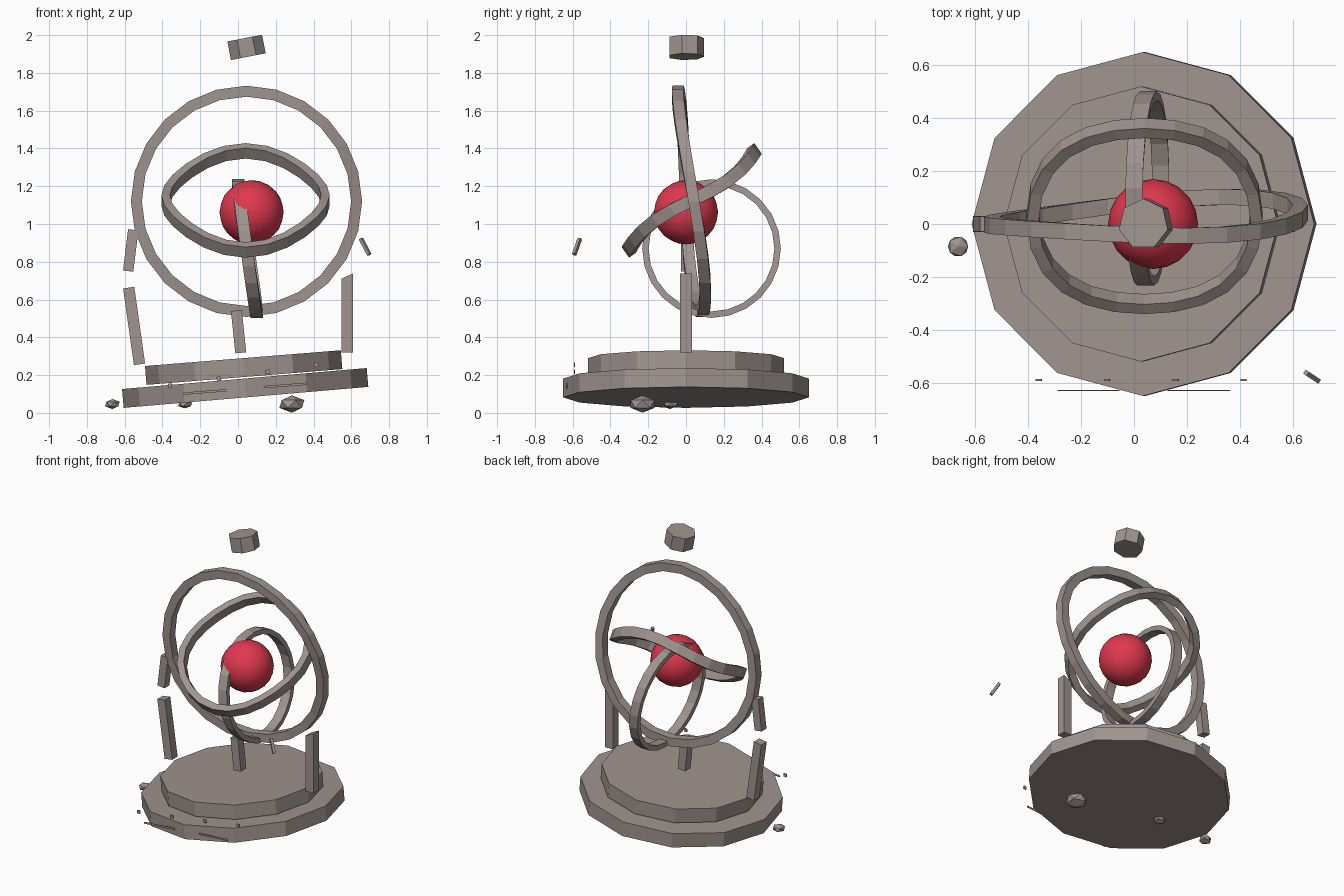
import bpy, bmesh, math
from mathutils import Matrix, Vector

if "Cube" in bpy.data.objects:
    bpy.data.objects.remove(bpy.data.objects["Cube"])


def material(name, rgb):
    m = bpy.data.materials.new(name)
    m.diffuse_color = (*rgb, 1)
    m.use_nodes = True
    m.node_tree.nodes["Principled BSDF"].inputs["Base Color"].default_value = m.diffuse_color
    return m


STONE = material("warm_grey_stone", (0.35, 0.295, 0.275))
RED = material("red_orb", (0.74, 0.04, 0.075))


def finish(name, bm, mat, loc=(0, 0, 0), rot=(0, 0, 0)):
    bmesh.ops.recalc_face_normals(bm, faces=bm.faces)
    me = bpy.data.meshes.new(name)
    bm.to_mesh(me)
    bm.free()
    ob = bpy.data.objects.new(name, me)
    ob.location = loc
    ob.rotation_euler = [math.radians(a) for a in rot]
    me.materials.append(mat)
    bpy.context.collection.objects.link(ob)
    return ob


def prism(name, sides, radius, height, loc, rot):
    bm = bmesh.new()
    bmesh.ops.create_cone(bm, cap_ends=True, segments=sides,
                          radius1=radius, radius2=radius, depth=height)
    finish(name, bm, STONE, loc, rot)


def box(name, size, loc, rot=(0, 0, 0), top_slope=0):
    bm = bmesh.new()
    bmesh.ops.create_cube(bm, size=1)
    bmesh.ops.scale(bm, vec=size, verts=bm.verts)
    for v in bm.verts:
        if v.co.z > 0:
            v.co.z += v.co.x * top_slope
    finish(name, bm, STONE, loc, rot)


def ball(name, radius, detail, mat, loc, squash=1.0):
    bm = bmesh.new()
    bmesh.ops.create_icosphere(bm, subdivisions=detail, radius=radius)
    bmesh.ops.scale(bm, vec=(1, 1, squash), verts=bm.verts)
    return finish(name, bm, mat, loc)


def ring(name, center, u, v, n, radius, width, depth, bend, count=24):
    """Rectangular band in the u-v plane, bent along n by bend(angle)."""
    u, v, n = Vector(u), Vector(v), Vector(n)
    bm = bmesh.new()
    loops = []
    for i in range(count):
        a = math.tau * i / count
        out = u * math.cos(a) + v * math.sin(a)
        loops.append([bm.verts.new(out * (radius + r * width / 2)
                                   + n * (bend(a) + d * depth / 2))
                      for r, d in ((-1, -1), (1, -1), (1, 1), (-1, 1))])
    for i in range(count):
        p, q = loops[i], loops[(i + 1) % count]
        for k in range(4):
            j = (k + 1) % 4
            bm.faces.new((p[k], p[j], q[j], q[k]))
    finish(name, bm, STONE, center)


sin, cos = math.sin, math.cos

# Tilted two-step base
prism("base_lower", 12, 0.65, 0.10, (0.038, 0, 0.132), (0, -4.9, 0))
prism("base_upper", 12, 0.52, 0.10, (0.03, 0, 0.240), (0, -4.6, 0))

# Bent armillary rings
ring("outer_ring", (0.045, 0, 1.12), (1, 0, 0), (0, 0, 1), (0, 1, 0),
     0.583, 0.058, 0.06,
     lambda a: 0.02 - 0.0625 * sin(a) + 0.022 * cos(a) - 0.02 * sin(2 * a))
t = math.radians(35)
ring("middle_ring", (0.04, 0.03, 1.125), (1, 0, 0), (0, cos(t), sin(t)),
     (0, -sin(t), cos(t)), 0.423, 0.045, 0.068,
     lambda a: -0.024 * sin(3 * a))
ring("inner_ring", (0, 0.135, 0.87), (0, 1, 0), (0, 0, 1), (1, 0, 0),
     0.35, 0.034, 0.065, lambda a: 0.05 - 0.05 * sin(a) + 0.005 * cos(a))

# Central orb
orb = ball("orb", 0.17, 3, RED, (0.072, 0, 1.062))
for p in orb.data.polygons:
    p.use_smooth = True

# Broken support posts
box("post_left", (0.06, 0.06, 0.41), (-0.55, 0, 0.46), (0, -8, 0))
box("post_left_fragment", (0.055, 0.055, 0.22), (-0.568, 0, 0.86), (0, 7, 0))
box("post_middle", (0.058, 0.06, 0.225), (0.003, 0, 0.43), (0, -6, 0))
box("post_right", (0.06, 0.062, 0.405), (0.579, 0, 0.522), (0, 0, 0), 0.45)

# Floating finial
prism("finial", 7, 0.096, 0.10, (0.045, 0, 1.935), (0, -11, 0))

# Rubble
ball("rubble_large", 0.074, 1, STONE, (0.285, -0.23, 0.047), 0.62)
ball("rubble_outer", 0.043, 1, STONE, (-0.665, -0.085, 0.047), 0.62)
ball("rubble_small", 0.042, 1, STONE, (-0.28, -0.08, 0.045), 0.5)

# Flying splinter
d = Vector((0.045, -0.03, -0.085))
splinter_rot = [math.degrees(a) for a in d.to_track_quat('Z', 'X').to_euler()]
box("splinter", (0.018, 0.018, 0.10), (0.673, -0.577, 0.88), splinter_rot)

# Studs and thin trim strips along the front of the base
for i in range(4):
    x = -0.36 + 0.258 * i
    box("stud_%d" % (i + 1), (0.022, 0.007, 0.022),
        (x, -0.59, 0.144 + 0.0368 * i), (0, -5, 0))
for i, x in enumerate((-0.172, 0.245)):
    box("trim_strip_%d" % (i + 1), (0.235, 0.004, 0.012),
        (x, -0.63, 0.111 + 0.034 * i), (0, -4.5, 0))
